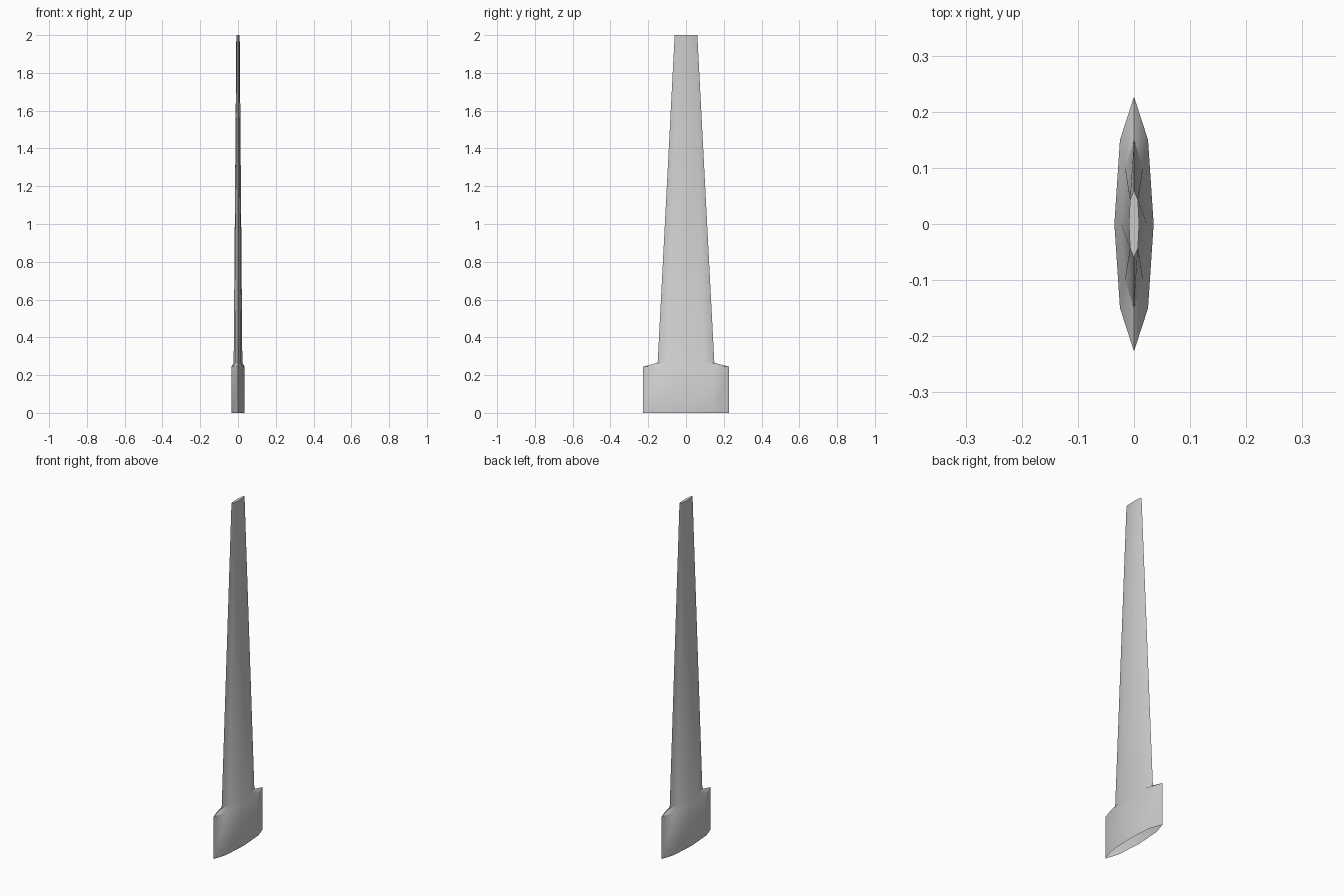
import bpy, bmesh

if "Cube" in bpy.data.objects:
    bpy.data.objects.remove(bpy.data.objects["Cube"])


def ring(bm, z, ridge, shoulder_x, shoulder_y, tip):
    # eight-sided lens-shaped cross-section
    pts = [(ridge, 0), (shoulder_x, shoulder_y), (0, tip), (-shoulder_x, shoulder_y),
           (-ridge, 0), (-shoulder_x, -shoulder_y), (0, -tip), (shoulder_x, -shoulder_y)]
    return [bm.verts.new((x, y, z)) for x, y in pts]


def loft(name, sections, cap_top=False):
    bm = bmesh.new()
    rings = [ring(bm, *s) for s in sections]
    for a, b in zip(rings, rings[1:]):
        for i in range(8):
            j = (i + 1) % 8
            bm.faces.new((a[i], a[j], b[j], b[i]))
    if cap_top:
        bm.faces.new(rings[-1])
    mesh = bpy.data.meshes.new(name)
    bm.to_mesh(mesh)
    bm.free()
    obj = bpy.data.objects.new(name, mesh)
    bpy.context.collection.objects.link(obj)
    bpy.context.view_layer.objects.active = obj
    obj.select_set(True)
    bpy.ops.object.shade_smooth_by_angle(angle=0.6)
    obj.select_set(False)
    return obj


# Open-bottomed sleeve, sloped shoulder and tapering blade with a flat closed top
loft("blade_with_base", [
    (0.0, 0.035, 0.025, 0.15, 0.227),
    (0.245, 0.035, 0.025, 0.15, 0.227),
    (0.265, 0.023, 0.016, 0.10, 0.15),
    (2.0, 0.009, 0.007, 0.043, 0.06),
], cap_top=True)
